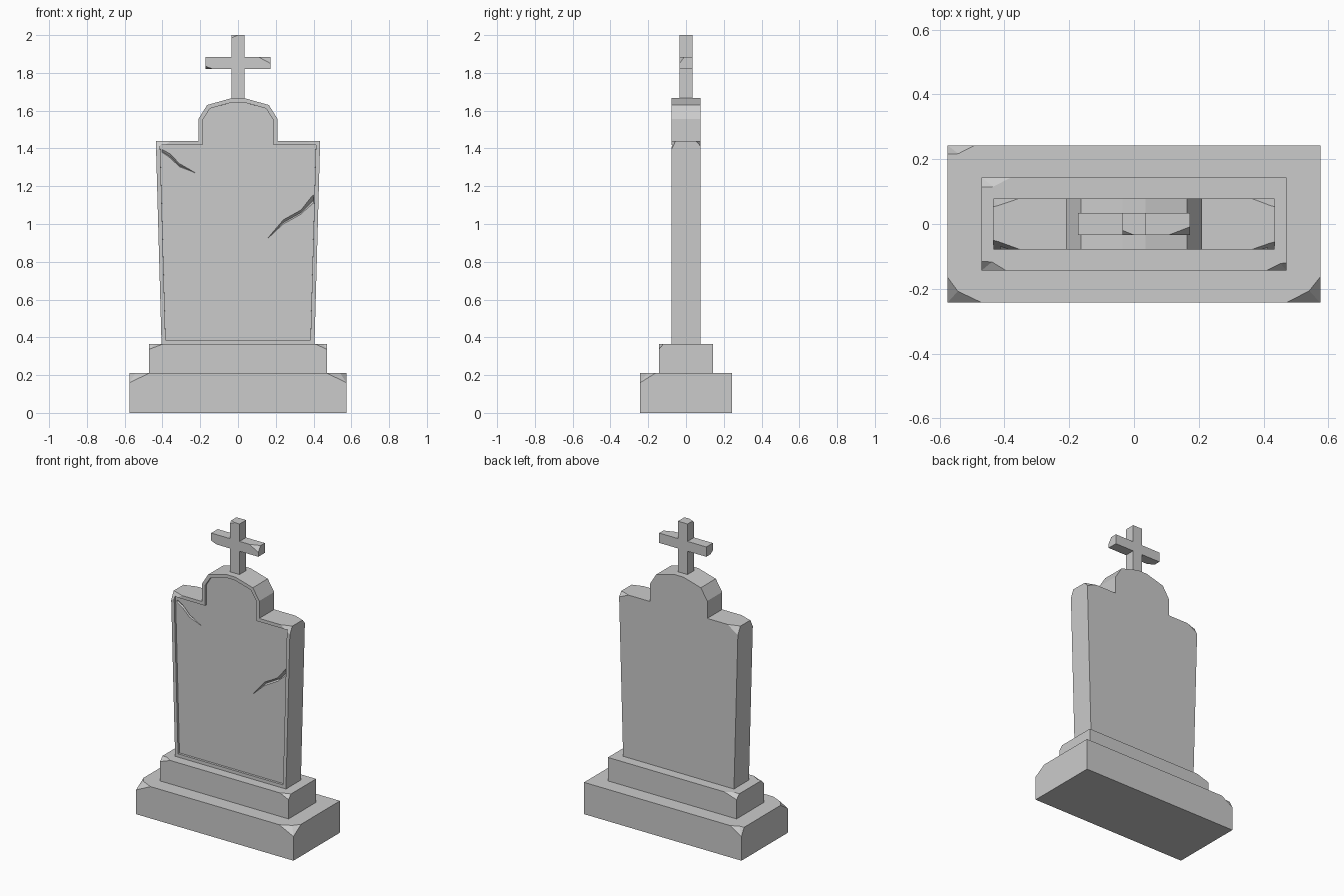
import bpy, bmesh
from mathutils import Vector

if "Cube" in bpy.data.objects:
    bpy.data.objects.remove(bpy.data.objects["Cube"])


def make_object(name, bm):
    bmesh.ops.recalc_face_normals(bm, faces=bm.faces[:])
    me = bpy.data.meshes.new(name)
    bm.to_mesh(me)
    bm.free()
    ob = bpy.data.objects.new(name, me)
    bpy.context.collection.objects.link(ob)
    return ob


def prism(outline, half_depth):
    """Extrude an x-z outline through y = -half_depth..half_depth; returns bmesh and front face."""
    bm = bmesh.new()
    front = [bm.verts.new((x, -half_depth, z)) for x, z in outline]
    back = [bm.verts.new((x, half_depth, z)) for x, z in outline]
    face = bm.faces.new(front)
    bm.faces.new(back[::-1])
    n = len(front)
    for i in range(n):
        bm.faces.new((front[i], back[i], back[(i + 1) % n], front[(i + 1) % n]))
    bmesh.ops.recalc_face_normals(bm, faces=bm.faces[:])
    return bm, face


def add_chip(bm, corner, size, mid):
    """Pyramid that knocks a faceted chip off a corner; size points inward, mid bends the edge."""
    apex = Vector((0, 0, 1))
    ring = [(-.3, -.3), (1, -.3), (1, 0), mid, (0, 1), (-.3, 1)]
    place = lambda p: Vector(corner) + Vector(a * b for a, b in zip(p, size))
    base = [bm.verts.new(place(apex + (Vector((u, v, 0)) - apex) * 1.2)) for u, v in ring]
    tip = bm.verts.new(place(apex))
    bm.faces.new(base)
    for i in range(len(base)):
        bm.faces.new((base[i], base[(i + 1) % len(base)], tip))


def add_crack(bm, surface, stations):
    """V-shaped groove from (x, z, half width, depth) stations."""
    rows = []
    for x, z, w, d in stations:
        rows.append([bm.verts.new(p) for p in ((x, surface - .004, z + w),
                     (x, surface + d, z - w * .3), (x, surface - .004, z - w))])
    for a, b in zip(rows, rows[1:]):
        for i in range(3):
            j = (i + 1) % 3
            bm.faces.new((a[i], a[j], b[j], b[i]))
    bm.faces.new(rows[0])
    bm.faces.new(rows[-1])


def carve(ob, cutter_bm):
    cutter = make_object("cutter", cutter_bm)
    cutter.hide_render = True
    mod = ob.modifiers.new("carve", 'BOOLEAN')
    mod.operation, mod.solver, mod.object = 'DIFFERENCE', 'EXACT', cutter
    bpy.context.view_layer.objects.active = ob
    bpy.ops.object.modifier_apply(modifier=mod.name)
    bpy.data.objects.remove(cutter)


def block(name, hx, hy, z0, z1, chips):
    bm, _ = prism([(-hx, z0), (hx, z0), (hx, z1), (-hx, z1)], hy)
    ob = make_object(name, bm)
    cut = bmesh.new()
    for sx, sy, size, mid in chips:
        add_chip(cut, (sx * hx, sy * hy, z1), (-sx * size[0], -sy * size[1], -size[2]), mid)
    carve(ob, cut)


# stepped plinth
block("plinth_lower", .575, .2425, 0, .21, [
    (-1, -1, (.105, .078, .05), (.3, .45)),
    (1, -1, (.105, .08, .05), (.33, .45)),
    (-1, 1, (.083, .027, .05), (.4, .95))])
block("plinth_upper", .47, .1435, .21, .365, [
    (-1, -1, (.075, .028, .028), (.42, .95)),
    (1, -1, (.062, .024, .028), (.3, .9)),
    (-1, 1, (.09, .03, .028), (.4, .95))])

# headstone slab with shoulders and a faceted arch
half = [(.405, .365), (.435, 1.44), (.21, 1.44), (.21, 1.555), (.163, 1.63), (.035, 1.666)]
bm, face = prism(half + [(-x, z) for x, z in half[::-1]], .078)
# recessed front panel
bmesh.ops.inset_individual(bm, faces=[face], thickness=.022, use_even_offset=True)
bmesh.ops.inset_individual(bm, faces=[face], thickness=.0002, depth=-.015)
slab = make_object("headstone", bm)

# broken shoulder corners
cut = bmesh.new()
for sx, sy, size in ((-1, -1, (.082, .028, .052)), (1, -1, (.07, .023, .05)),
                     (-1, 1, (.078, .025, .05)), (1, 1, (.07, .025, .03))):
    add_chip(cut, (sx * .435, sy * .078, 1.44), (-sx * size[0], -sy * size[1], -size[2]), (.2, .85))
carve(slab, cut)

# cracks in the panel
cut = bmesh.new()
add_crack(cut, -.063, [(-.402, 1.388, .012, .008), (-.36, 1.362, .014, .012),
                       (-.31, 1.312, .011, .012), (-.225, 1.27, .001, .002)])
add_crack(cut, -.063, [(.4, 1.135, .026, .02), (.335, 1.065, .014, .02),
                       (.24, 1.012, .014, .015), (.15, .915, .001, .002)])
carve(slab, cut)

# cross on top
half = [(.035, 1.655), (.035, 1.82), (.172, 1.82), (.172, 1.885), (.035, 1.885), (.035, 2.0)]
bm, _ = prism(half + [(-x, z) for x, z in half[::-1]], .034)
cross = make_object("cross", bm)
cut = bmesh.new()
add_chip(cut, (.172, -.034, 1.885), (-.065, .025, -.035), (.3, .7))
add_chip(cut, (-.172, -.034, 1.82), (.04, .025, .015), (.4, .6))
add_chip(cut, (-.035, -.034, 2.0), (.035, .014, -.015), (.3, .7))
carve(cross, cut)
